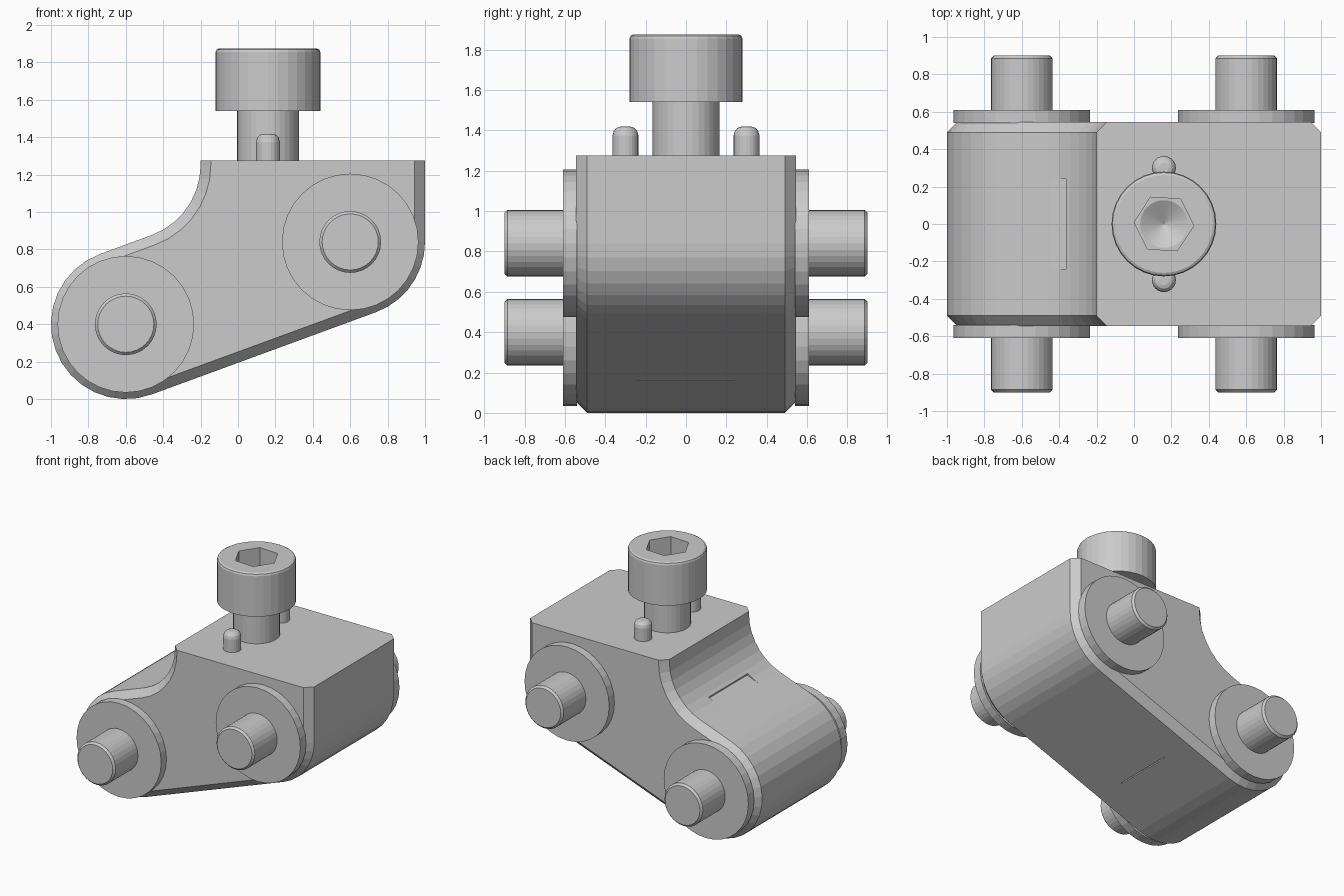
import bpy, bmesh
from math import atan2, cos, sin, pi, radians

cube = bpy.data.objects.get("Cube")
if cube:
    bpy.data.objects.remove(cube, do_unlink=True)

LOW, HIGH = (-0.6, 0.4), (0.6, 0.84)   # pin centres in x, z
R = 0.4                                # body end radius
TOP = 1.275
SLOPE = atan2(HIGH[1] - LOW[1], HIGH[0] - LOW[0])
SCREW_X = 0.16


def make_object(name, bm):
    bmesh.ops.recalc_face_normals(bm, faces=bm.faces)
    mesh = bpy.data.meshes.new(name)
    bm.to_mesh(mesh)
    bm.free()
    obj = bpy.data.objects.new(name, mesh)
    bpy.context.collection.objects.link(obj)
    return obj


def loft(name, rings):
    """Skin equal-length rings of points and cap both ends."""
    bm = bmesh.new()
    loops = [[bm.verts.new(p) for p in ring] for ring in rings]
    n = len(loops[0])
    for a, b in zip(loops, loops[1:]):
        for i in range(n):
            j = (i + 1) % n
            bm.faces.new((a[i], a[j], b[j], b[i]))
    bm.faces.new(loops[0])
    bm.faces.new(loops[-1])
    return make_object(name, bm)


def turned(name, profile, location=(0, 0, 0), along_y=False, sides=32, phase=0.0):
    """Round part from (radius, height) pairs."""
    angles = [phase + 2 * pi * i / sides for i in range(sides)]
    rings = [[(r * cos(t), r * sin(t), h) for t in angles] for r, h in profile]
    obj = loft(name, rings)
    obj.location = location
    if along_y:
        obj.rotation_euler.x = pi / 2
    return obj


def box(name, size, location):
    bm = bmesh.new()
    bmesh.ops.create_cube(bm, size=1)
    bmesh.ops.scale(bm, vec=size, verts=bm.verts)
    obj = make_object(name, bm)
    obj.location = location
    obj.rotation_euler.y = -SLOPE
    return obj


def cut(target, cutter):
    cutter.hide_render = True
    mod = target.modifiers.new("cut", 'BOOLEAN')
    mod.operation = 'DIFFERENCE'
    mod.solver = 'EXACT'
    mod.object = cutter
    bpy.context.view_layer.objects.active = target
    bpy.ops.object.modifier_apply(modifier=mod.name)
    bpy.data.objects.remove(cutter, do_unlink=True)


def arc(centre, radius, start, end, steps):
    span = (end - start) / steps
    return [(centre[0] + radius * cos(start + span * i),
             centre[1] + radius * sin(start + span * i)) for i in range(steps + 1)]


def body_outline(inset):
    fillet = (LOW[0], LOW[1] + 2 * R / cos(SLOPE))
    return (arc(LOW, R - inset, pi / 2 + SLOPE, 1.5 * pi + SLOPE, 16)
            + arc(HIGH, R - inset, 1.5 * pi + SLOPE, 2 * pi, 7)
            + [(1 - inset, TOP), (inset - 0.2, TOP)]
            + arc(fillet, R + inset, 0, SLOPE - pi / 2, 7))


# Link body with chamfered side edges
CHAMFER, HALF = 0.055, 0.545
sections = [(-HALF, CHAMFER), (CHAMFER - HALF, 0), (HALF - CHAMFER, 0), (HALF, CHAMFER)]
body = loft("link_body", [[(x, y, z) for x, z in body_outline(inset)]
                          for y, inset in sections])


def on_link(along, across):
    """Point measured along and across the line joining the pins."""
    mid = (LOW[1] + HIGH[1]) / 2
    return (along * cos(SLOPE) - across * sin(SLOPE), 0,
            mid + along * sin(SLOPE) + across * cos(SLOPE))


# Shallow recess in the upper hollow and slit underneath
cut(body, box("recess_cutter", (0.3, 0.48, 0.2), on_link(-0.385, R + 0.101)))
cut(body, box("slit_cutter", (0.008, 0.48, 0.04), on_link(-0.235, -R)))

# Cross pins and their washers
PIN, EDGE, REACH = 0.165, 0.015, 0.9
for label, (x, z) in (("lower", LOW), ("upper", HIGH)):
    turned(label + "_pin",
           [(PIN - EDGE, -REACH), (PIN, EDGE - REACH),
            (PIN, REACH - EDGE), (PIN - EDGE, REACH)], (x, 0, z), True)
    for side, sign in (("front", -1), ("back", 1)):
        turned(f"{label}_{side}_washer", [(0.365, -0.035), (0.365, 0.035)],
               (x, sign * 0.575, z), True)

# Socket head screw
screw = turned("cap_screw",
               [(PIN, TOP - 0.1), (PIN, 1.54), (0.28, 1.54), (0.28, 1.855),
                (0.275, 1.868), (0.262, 1.875)], (SCREW_X, 0, 0))
cut(screw, turned("socket_cutter", [(0.16, 1.7), (0.16, 2)], (SCREW_X, 0, 0),
                  sides=6, phase=radians(-3.5)))
cut(screw, turned("socket_tip_cutter", [(0.001, 1.63), (0.136, 1.705)],
                  (SCREW_X, 0, 0)))

# Locating dowels with rounded tips
for side, sign in (("front", -1), ("back", 1)):
    turned(side + "_dowel",
           [(0.064, TOP - 0.1), (0.064, 1.375), (0.058, 1.397),
            (0.045, 1.412), (0.026, 1.418)],
           (SCREW_X, sign * 0.3, 0), sides=24)
